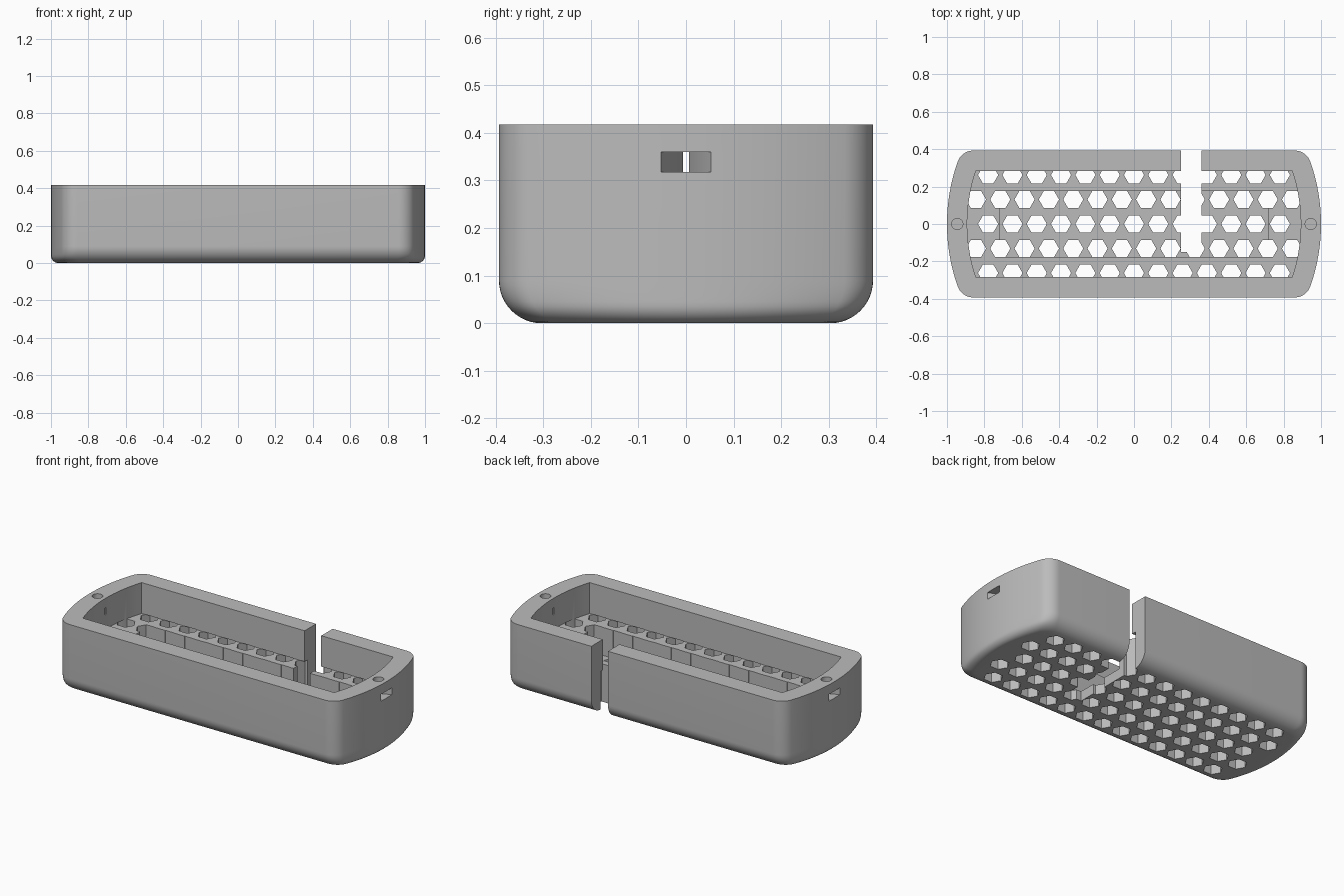
import bpy, bmesh, math

cube = bpy.data.objects.get("Cube")
if cube:
    bpy.data.objects.remove(cube, do_unlink=True)

H, W = 0.418, 0.393        # height, half depth
SHELF, FLOOR = 0.23, 0.06  # shelf level, trench floor level

grey = bpy.data.materials.new("grey plastic")
grey.use_nodes = True
col = (0.5, 0.5, 0.5, 1)
grey.diffuse_color = col
grey.node_tree.nodes["Principled BSDF"].inputs["Base Color"].default_value = col


def loft(bm, rings):
    """Closed solid through a stack of equal-length rings."""
    vs = [[bm.verts.new(p) for p in r] for r in rings]
    n = len(vs[0])
    for a, b in zip(vs, vs[1:]):
        for i in range(n):
            j = (i + 1) % n
            bm.faces.new((a[i], a[j], b[j], b[i]))
    bm.faces.new(vs[0][::-1])
    bm.faces.new(vs[-1])


def prism(bm, outline, z0, z1):
    loft(bm, [[(x, y, z) for x, y in outline] for z in (z0, z1)])


def rect(x0, x1, y0, y1):
    return [(x0, y0), (x1, y0), (x1, y1), (x0, y1)]


def ngon(cx, cy, r, n):
    return [(cx + r * math.cos(2 * math.pi * i / n),
             cy + r * math.sin(2 * math.pi * i / n)) for i in range(n)]


def make(name, bm):
    bmesh.ops.recalc_face_normals(bm, faces=bm.faces)
    me = bpy.data.meshes.new(name)
    bm.to_mesh(me)
    bm.free()
    ob = bpy.data.objects.new(name, me)
    me.materials.append(grey)
    bpy.context.collection.objects.link(ob)
    return ob


def cut(target, prisms):
    """Subtract a set of separate prisms and discard the cutter."""
    bm = bmesh.new()
    for outline, z0, z1 in prisms:
        prism(bm, outline, z0, z1)
    cutter = make("cutter", bm)
    cutter.hide_render = True
    mod = target.modifiers.new("cut", 'BOOLEAN')
    mod.operation, mod.solver, mod.object = 'DIFFERENCE', 'EXACT', cutter
    bpy.context.view_layer.update()
    dg = bpy.context.evaluated_depsgraph_get()
    me = bpy.data.meshes.new_from_object(target.evaluated_get(dg))
    target.modifiers.clear()
    target.data = me
    bpy.data.objects.remove(cutter, do_unlink=True)


# Outline: bowed ends, straight long sides, rounded corners
R = 0.09
ang = math.asin((W - R) / (1 - R))
cx, cy = (1 - R) * math.cos(ang), W - R
half = [(math.cos(t), math.sin(t)) for t in (ang * (i / 8 - 1) for i in range(1, 16))]
corner = [(cx + R * math.cos(t), cy + R * math.sin(t))
          for t in (ang + (math.pi / 2 - ang) * i / 10 for i in range(11))]
half = [(x, -y) for x, y in corner[::-1]] + half + corner
outline = half + [(-x, -y) for x, y in half]


def inset(z, r):
    return r - math.sqrt(r * r - (r - z) ** 2) if z < r else 0


# Body: large rounding under the long sides, small one under the ends
levels = [0.09 * (1 - math.cos(math.pi / 2 * i / 12)) for i in range(13)] + [H]
bm = bmesh.new()
loft(bm, [[(x * (1 - inset(z, 0.04)), y * (1 - inset(z, 0.09) / W), z)
           for x, y in outline] for z in levels])
body = make("tray_body", bm)

# Honeycomb vents through the base
vents = []
for row in range(-2, 3):
    n = 14 if row % 2 else 13
    for i in range(n):
        vents.append((ngon((i - (n - 1) / 2) * 0.13, row * 0.131, 0.054, 6), -0.1, SHELF + 0.0005))
cut(body, vents)

# Upper cavity with bowed ends
a = math.asin(0.283 / 0.892)
end = [(0.892 * math.cos(t), 0.892 * math.sin(t)) for t in (a * (i / 8 - 1) for i in range(17))]
cut(body, [(end + [(-x, -y) for x, y in end], SHELF, 1)])

# Central trench
cut(body, [(rect(-0.717, 0.717, -0.176, 0.176), FLOOR, SHELF + 0.05)])

# Cable slot through the back wall and floor
cut(body, [(rect(0.25, 0.362, -0.15, 0.6), -0.2, 1)])

# Funnel slits in both ends
slit = [(0.85, -0.006), (0.892, -0.006), (1.0, -0.053), (1.1, -0.0965),
        (1.1, 0.0965), (1.0, 0.053), (0.892, 0.006), (0.85, 0.006)]
cut(body, [([(s * x, y) for x, y in slit], 0.318, 0.36) for s in (1, -1)])

# Blind round sockets in the rim
cut(body, [(ngon(s * 0.945, 0, 0.03, 32), H - 0.05, 1) for s in (1, -1)])

bpy.ops.object.select_all(action='DESELECT')
body.select_set(True)
bpy.context.view_layer.objects.active = body
bpy.ops.object.shade_smooth_by_angle(angle=math.radians(30))
